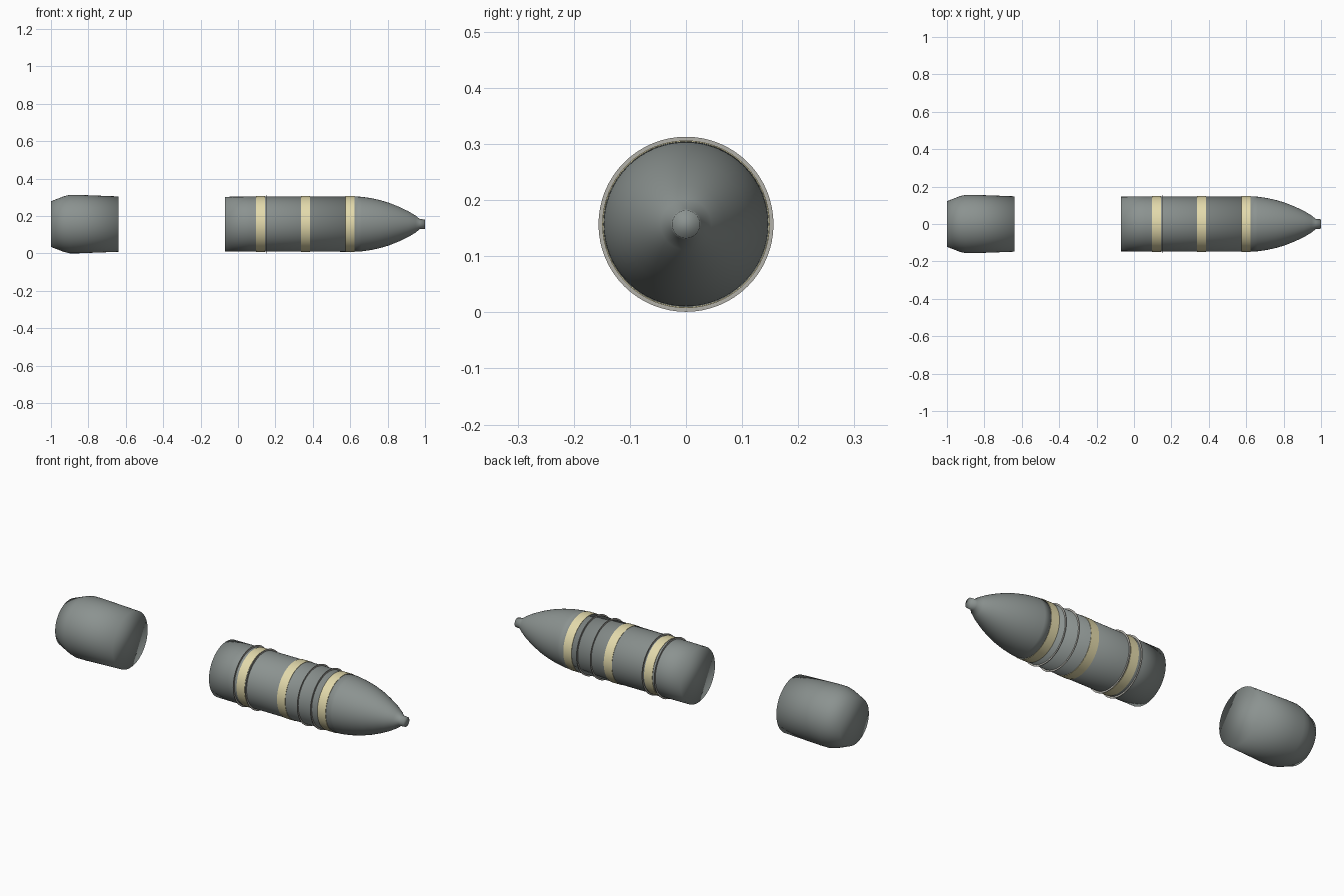
import bpy
import math

cube = bpy.data.objects.get("Cube")
if cube:
    bpy.data.objects.remove(cube, do_unlink=True)

AXIS_Z = 0.157
SIDES = 64


def material(name, rgb):
    mat = bpy.data.materials.new(name)
    mat.use_nodes = True
    mat.diffuse_color = (*rgb, 1)
    mat.node_tree.nodes["Principled BSDF"].inputs["Base Color"].default_value = (*rgb, 1)
    return mat


grey = material("steel grey", (0.26, 0.29, 0.28))
tan = material("pale tan", (0.77, 0.70, 0.41))
silver = material("light warm grey", (0.45, 0.44, 0.40))


def lathe(name, profile, mat, smooth_angle):
    """Spin (x, radius) points around the long axis and cap both ends."""
    verts, faces = [], []
    for x, r in profile:
        for i in range(SIDES):
            a = 2 * math.pi * i / SIDES
            verts.append((x, r * math.cos(a), AXIS_Z + r * math.sin(a)))
    for k in range(len(profile) - 1):
        for i in range(SIDES):
            j = (i + 1) % SIDES
            a, b = k * SIDES, (k + 1) * SIDES
            faces.append((a + i, a + j, b + j, b + i))
    faces.append(tuple(reversed(range(SIDES))))
    last = (len(profile) - 1) * SIDES
    faces.append(tuple(range(last, last + SIDES)))
    mesh = bpy.data.meshes.new(name)
    mesh.from_pydata(verts, [], faces)
    mesh.materials.append(mat)
    obj = bpy.data.objects.new(name, mesh)
    bpy.context.collection.objects.link(obj)
    bpy.ops.object.select_all(action="DESELECT")
    bpy.context.view_layer.objects.active = obj
    obj.select_set(True)
    bpy.ops.object.shade_smooth_by_angle(angle=math.radians(smooth_angle))


# Separate propellant case with a tapered base
lathe("propellant_case",
      [(-1, 0.122), (-0.93, 0.149), (-0.9, 0.156), (-0.85, 0.156),
       (-0.64, 0.148)], grey, 100)

# Projectile body, then the curved nose running into a blunt tip
lathe("projectile_body",
      [(-0.07, 0.146), (0.06, 0.147), (0.62, 0.148)], grey, 100)
lathe("projectile_nose",
      [(0.615, 0.148), (0.66, 0.146), (0.71, 0.139), (0.76, 0.128),
       (0.81, 0.113), (0.86, 0.093), (0.91, 0.069), (0.95, 0.045),
       (0.972, 0.027), (1, 0.025)], grey, 100)

# Painted bands around the body
for name, x in (("rear_band", 0.12), ("middle_band", 0.36), ("front_band", 0.60)):
    lathe(name, [(x - 0.024, 0.1495), (x + 0.024, 0.1495)], tan, 40)

# Thin flat rims standing out from the body
for i, x in enumerate((0.08, 0.153, 0.46, 0.54)):
    lathe(f"thin_rim_{i + 1}", [(x - 0.001, 0.156), (x + 0.001, 0.156)], silver, 40)
